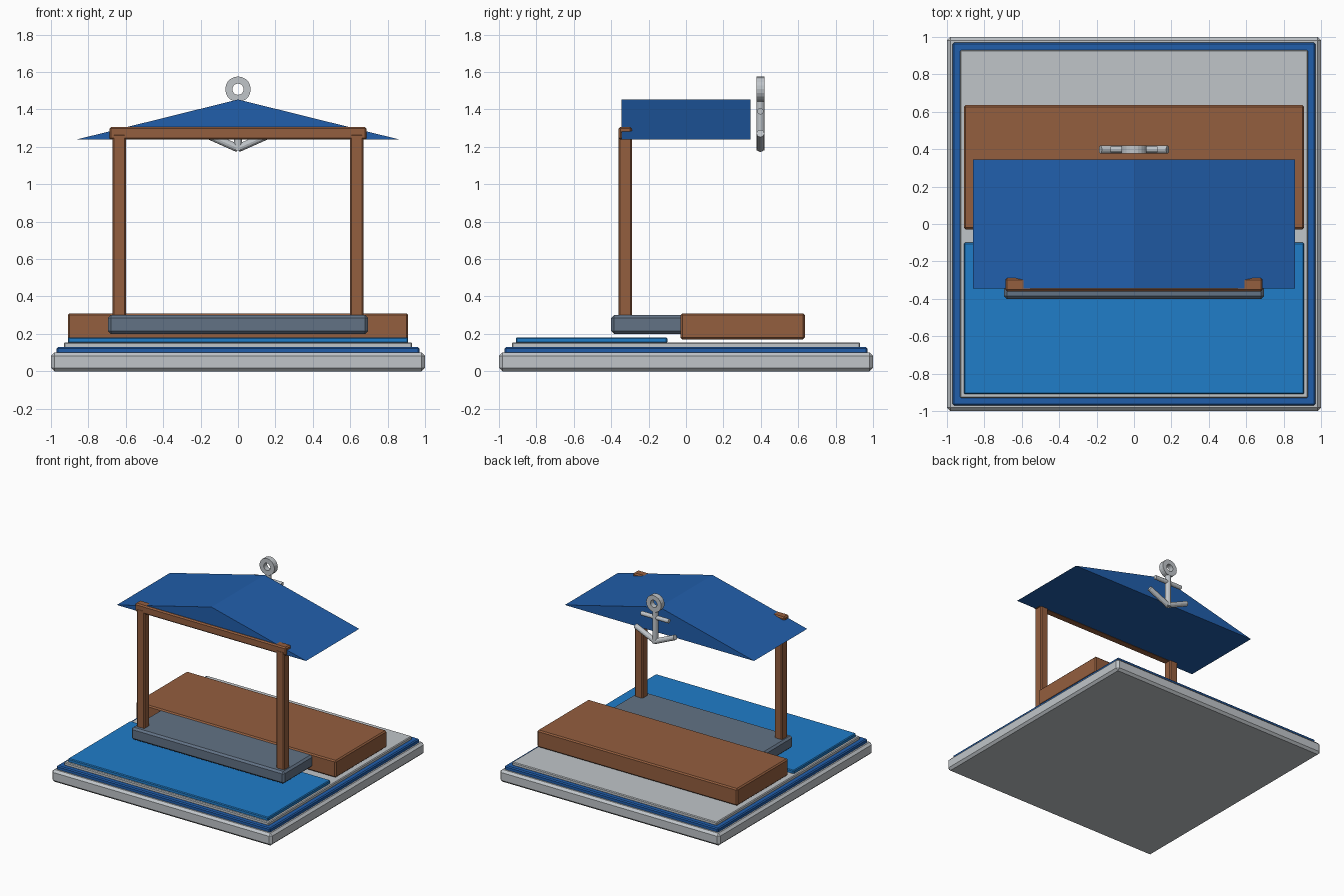
import bpy, bmesh, math
from mathutils import Vector

if "Cube" in bpy.data.objects:
    bpy.data.objects.remove(bpy.data.objects["Cube"])


def material(name, r, g, b):
    lin = [c / 12.92 if c <= 0.04045 else ((c + 0.055) / 1.055) ** 2.4
           for c in (r / 255, g / 255, b / 255)]
    m = bpy.data.materials.new(name)
    m.diffuse_color = (*lin, 1)
    m.use_nodes = True
    m.node_tree.nodes["Principled BSDF"].inputs["Base Color"].default_value = m.diffuse_color
    return m


GREY = material("light grey", 192, 197, 201)
BLUE = material("deep blue", 33, 94, 171)
WATER = material("water blue", 32, 125, 201)
WOOD = material("wood brown", 148, 94, 62)
SLATE = material("slate", 98, 114, 133)


def finish(name, bm, mat):
    bmesh.ops.recalc_face_normals(bm, faces=bm.faces)
    me = bpy.data.meshes.new(name)
    bm.to_mesh(me)
    bm.free()
    me.materials.append(mat)
    ob = bpy.data.objects.new(name, me)
    bpy.context.collection.objects.link(ob)
    return ob


def box(name, x, y, z, mat, bevel=0.01):
    """Chamfered box from (min, max) ranges."""
    bm = bmesh.new()
    bmesh.ops.create_cube(bm, size=1)
    for v in bm.verts:
        v.co = [(r[0] + r[1]) / 2 + c * (r[1] - r[0]) for c, r in zip(v.co, (x, y, z))]
    bmesh.ops.bevel(bm, geom=bm.edges[:], offset=bevel, segments=1, affect='EDGES')
    return finish(name, bm, mat)


def rod(name, a, b, radius, mat, sides=12):
    """Cylinder between two points."""
    a, b = Vector(a), Vector(b)
    bm = bmesh.new()
    bmesh.ops.create_cone(bm, cap_ends=True, segments=sides, radius1=radius,
                          radius2=radius, depth=(b - a).length)
    rot = (b - a).to_track_quat('Z', 'Y').to_matrix().to_4x4()
    bm.transform(rot)
    bmesh.ops.translate(bm, verts=bm.verts, vec=(a + b) / 2)
    return finish(name, bm, mat)


# Stepped base
box("base_plinth", (-1, 1), (-1, 1), (0, 0.10), GREY, 0.018)
box("base_trim", (-0.97, 0.97), (-0.97, 0.97), (0.09, 0.13), BLUE, 0.008)
box("base_floor", (-0.93, 0.93), (-0.93, 0.93), (0.125, 0.155), GREY, 0.006)

# Water, deck and step
box("water", (-0.91, 0.91), (-0.91, -0.10), (0.15, 0.182), WATER, 0.006)
box("deck", (-0.91, 0.91), (-0.03, 0.635), (0.17, 0.31), WOOD, 0.01)
box("step", (-0.695, 0.695), (-0.40, 0.0), (0.20, 0.30), SLATE, 0.015)

# Posts and beam
for side, s in (("left", -1), ("right", 1)):
    box(side + "_post", (s * 0.635 - 0.036, s * 0.635 + 0.036), (-0.361, -0.289),
        (0.29, 1.27), WOOD, 0.008)
box("beam", (-0.688, 0.688), (-0.36, -0.29), (1.238, 1.307), WOOD, 0.01)

# Gabled roof as a closed triangular prism
bm = bmesh.new()
tri = bm.faces.new([bm.verts.new((x, -0.345, z))
                    for x, z in ((-0.86, 1.24), (0.86, 1.24), (0, 1.453))])
ext = bmesh.ops.extrude_face_region(bm, geom=[tri], use_keep_orig=True)
bmesh.ops.translate(bm, vec=(0, 0.69, 0),
                    verts=[g for g in ext['geom'] if isinstance(g, bmesh.types.BMVert)])
finish("roof", bm, BLUE)

# Anchor: ring, shank, stock and two arms
AY = 0.398
bm = bmesh.new()
N = 20
loops = []
for i in range(N):
    t = 2 * math.pi * i / N
    loops.append([bm.verts.new((r * math.cos(t), AY + d, 1.508 + r * math.sin(t)))
                  for r, d in ((0.03, -0.022), (0.068, -0.022), (0.068, 0.022), (0.03, 0.022))])
for i in range(N):
    p, q = loops[i], loops[(i + 1) % N]
    for k in range(4):
        bm.faces.new((p[k], p[(k + 1) % 4], q[(k + 1) % 4], q[k]))
finish("anchor_ring", bm, GREY)
rod("anchor_shank", (0, AY, 1.18), (0, AY, 1.46), 0.022, GREY)
rod("anchor_stock", (-0.125, AY, 1.39), (0.125, AY, 1.39), 0.017, GREY)
for side, s in (("left", -1), ("right", 1)):
    rod(side + "_anchor_arm", (0, AY, 1.192), (s * 0.18, AY, 1.272), 0.021, GREY)
